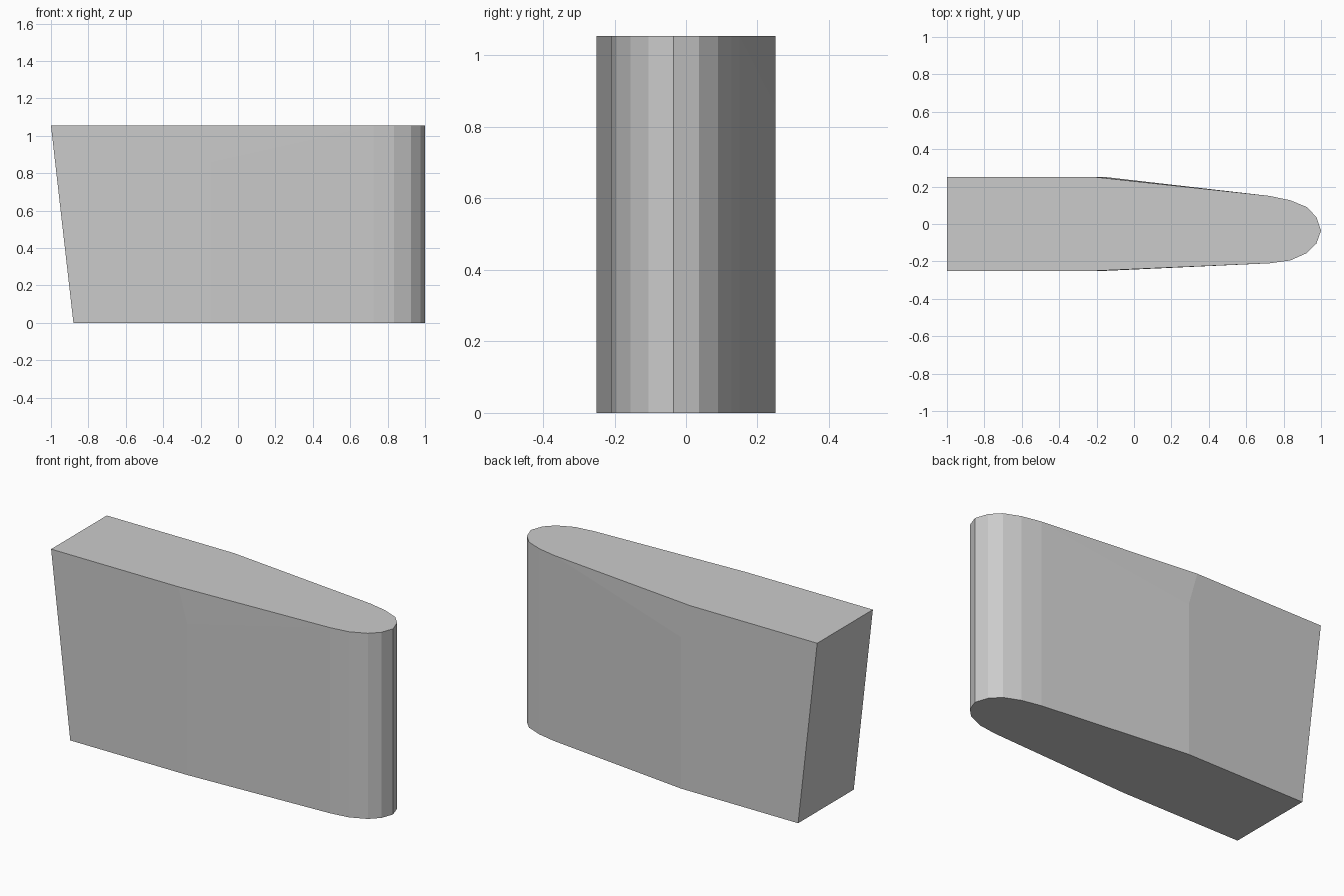
import bpy
import bmesh

if "Cube" in bpy.data.objects:
    bpy.data.objects.remove(bpy.data.objects["Cube"], do_unlink=True)

HEIGHT = 1.055
KINK_Z = 0.86
HALF = 0.25
BEND_LOW, BEND_TOP = -0.145, -0.2

# Rounded nose, front side to back side
nose = [(0.725, -0.21), (0.835, -0.195), (0.925, -0.155), (0.975, -0.105),
        (1.0, -0.035), (0.975, 0.037), (0.925, 0.09), (0.835, 0.127), (0.725, 0.15)]


def outline(bm, rear_x, bend_x, z):
    points = [(rear_x, -HALF), (bend_x, -HALF), *nose, (bend_x, HALF), (rear_x, HALF)]
    return [bm.verts.new((x, y, z)) for x, y in points]


bm = bmesh.new()
low = outline(bm, -0.88, BEND_LOW, 0)
top = outline(bm, -1.0, BEND_TOP, HEIGHT)

# Caps, sloping end and nose wall
bm.faces.new(low)
bm.faces.new(top)
bm.faces.new((low[-1], low[0], top[0], top[-1]))
for i in range(2, len(low) - 3):
    bm.faces.new((low[i], low[i + 1], top[i + 1], top[i]))

# Flat and tapered side walls, with a thin facet below the top edge
for y, rear, bend, tip in ((-HALF, 0, 1, 2), (HALF, -1, -2, -3)):
    kink = bm.verts.new((BEND_LOW, y, KINK_Z))
    bm.faces.new((low[rear], low[bend], kink, top[bend], top[rear]))
    bm.faces.new((low[bend], low[tip], top[tip], kink))
    bm.faces.new((kink, top[tip], top[bend]))

bmesh.ops.recalc_face_normals(bm, faces=bm.faces)
mesh = bpy.data.meshes.new("tapered_block")
bm.to_mesh(mesh)
bm.free()

# Plain grey surface
grey = bpy.data.materials.new("light grey")
grey.use_nodes = True
colour = (0.6, 0.6, 0.6, 1)
grey.diffuse_color = colour
grey.node_tree.nodes["Principled BSDF"].inputs["Base Color"].default_value = colour
mesh.materials.append(grey)

block = bpy.data.objects.new("tapered_block", mesh)
bpy.context.collection.objects.link(block)
